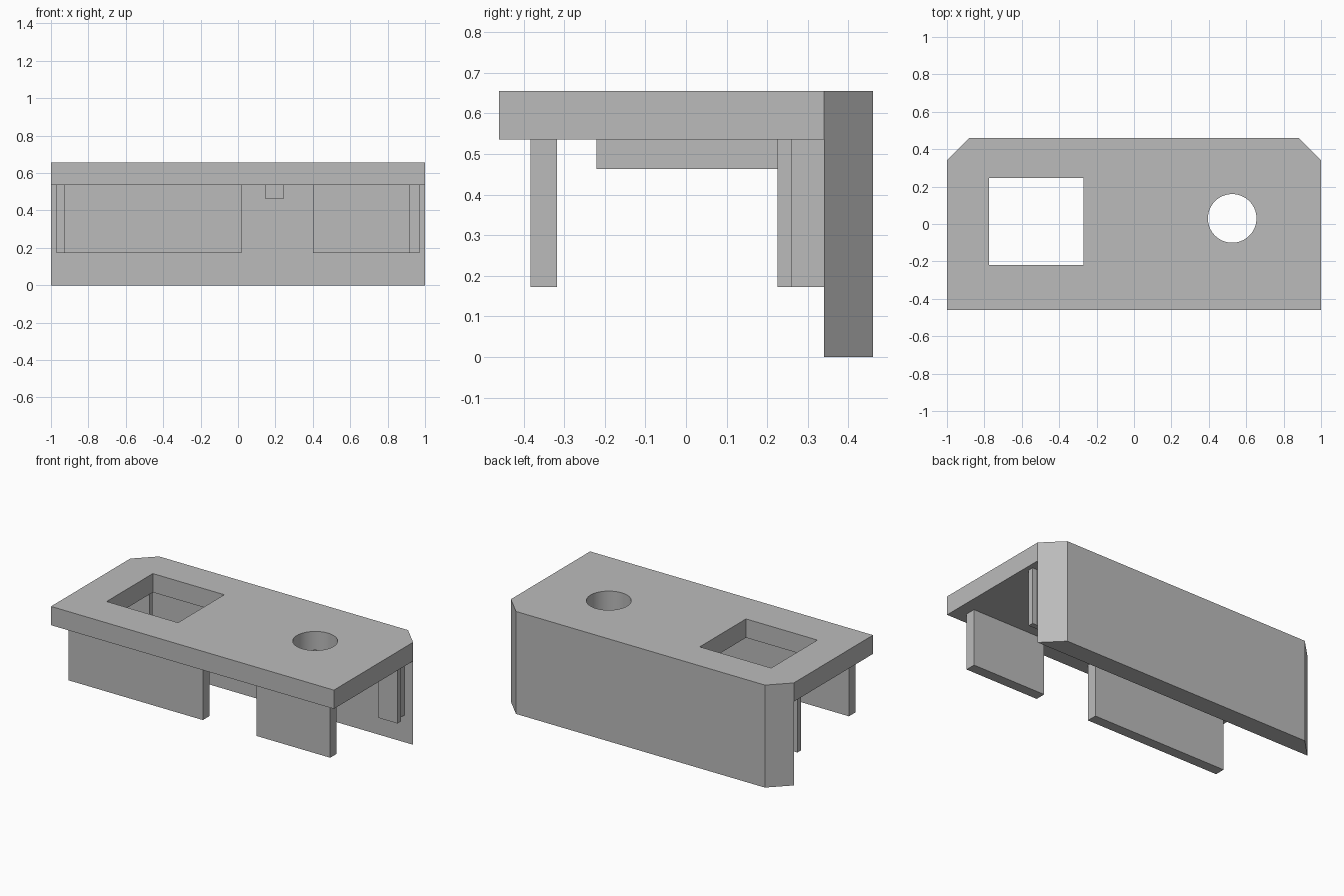
import bpy
import bmesh
import math

default = bpy.data.objects.get("Cube")
if default:
    bpy.data.objects.remove(default, do_unlink=True)

grey = bpy.data.materials.new("plain grey")
grey.use_nodes = True
GREY = (0.5, 0.5, 0.5, 1)
grey.diffuse_color = GREY
grey.node_tree.nodes["Principled BSDF"].inputs["Base Color"].default_value = GREY

TOP, UNDER, FOOT = 0.655, 0.535, 0.172
BACK, INNER, CHAMFER = 0.46, 0.34, 0.12


def prism(name, outline, z0, z1, smooth=False):
    """Extrude an outline (counter-clockwise from above) from z0 to z1."""
    bm = bmesh.new()
    base = bm.faces.new([bm.verts.new((x, y, z0)) for x, y in outline])
    result = bmesh.ops.extrude_face_region(bm, geom=[base])
    for v in result["geom"]:
        if isinstance(v, bmesh.types.BMVert):
            v.co.z = z1
    bmesh.ops.recalc_face_normals(bm, faces=bm.faces)
    for f in bm.faces:
        f.smooth = smooth and abs(f.normal.z) < 0.5
    mesh = bpy.data.meshes.new(name)
    bm.to_mesh(mesh)
    bm.free()
    mesh.materials.append(grey)
    obj = bpy.data.objects.new(name, mesh)
    bpy.context.collection.objects.link(obj)
    return obj


def box(name, x0, x1, y0, y1, z0, z1):
    return prism(name, [(x0, y0), (x1, y0), (x1, y1), (x0, y1)], z0, z1)


def cut(target, cutter):
    """Subtract the cutter for good and remove it."""
    mod = target.modifiers.new("cut", 'BOOLEAN')
    mod.operation = 'DIFFERENCE'
    mod.solver = 'EXACT'
    mod.object = cutter
    bpy.context.view_layer.objects.active = target
    bpy.ops.object.modifier_apply(modifier=mod.name)
    bpy.data.objects.remove(cutter, do_unlink=True)


# Top plate with a square window and a round hole
plate = box("top_plate", -1, 1, -BACK, INNER, UNDER, TOP)
cut(plate, box("window_cutter", -0.775, -0.27, -0.22, 0.247, UNDER - 0.1, TOP + 0.1))
ring = [(0.525 + 0.13 * math.cos(a), 0.03 + 0.13 * math.sin(a))
        for a in (math.tau * i / 64 for i in range(64))]
cut(plate, prism("hole_cutter", ring, UNDER - 0.1, TOP + 0.1, smooth=True))

# Full-height back wall with chamfered corners
prism("back_wall", [(-1, INNER), (1, INNER), (1 - CHAMFER, BACK), (CHAMFER - 1, BACK)], 0, TOP)

# Two tabs hanging near the front edge
box("front_tab_right", -0.93, 0.02, -0.383, -0.317, FOOT, UNDER)
box("front_tab_left", 0.40, 0.92, -0.383, -0.317, FOOT, UNDER)

# Rib under the plate between the two openings
box("under_rib", 0.145, 0.245, -0.22, 0.247, 0.463, UNDER)

# Hooked clips on the inside of the back wall: a stem and a flange each
for side, x0, x1 in (("left", 0.835, 0.97), ("right", -0.97, -0.785)):
    mid = (x0 + x1) / 2
    box("clip_flange_" + side, x0, x1, 0.225, 0.26, FOOT, UNDER)
    box("clip_stem_" + side, mid - 0.035, mid + 0.035, 0.26, INNER, FOOT, UNDER)
